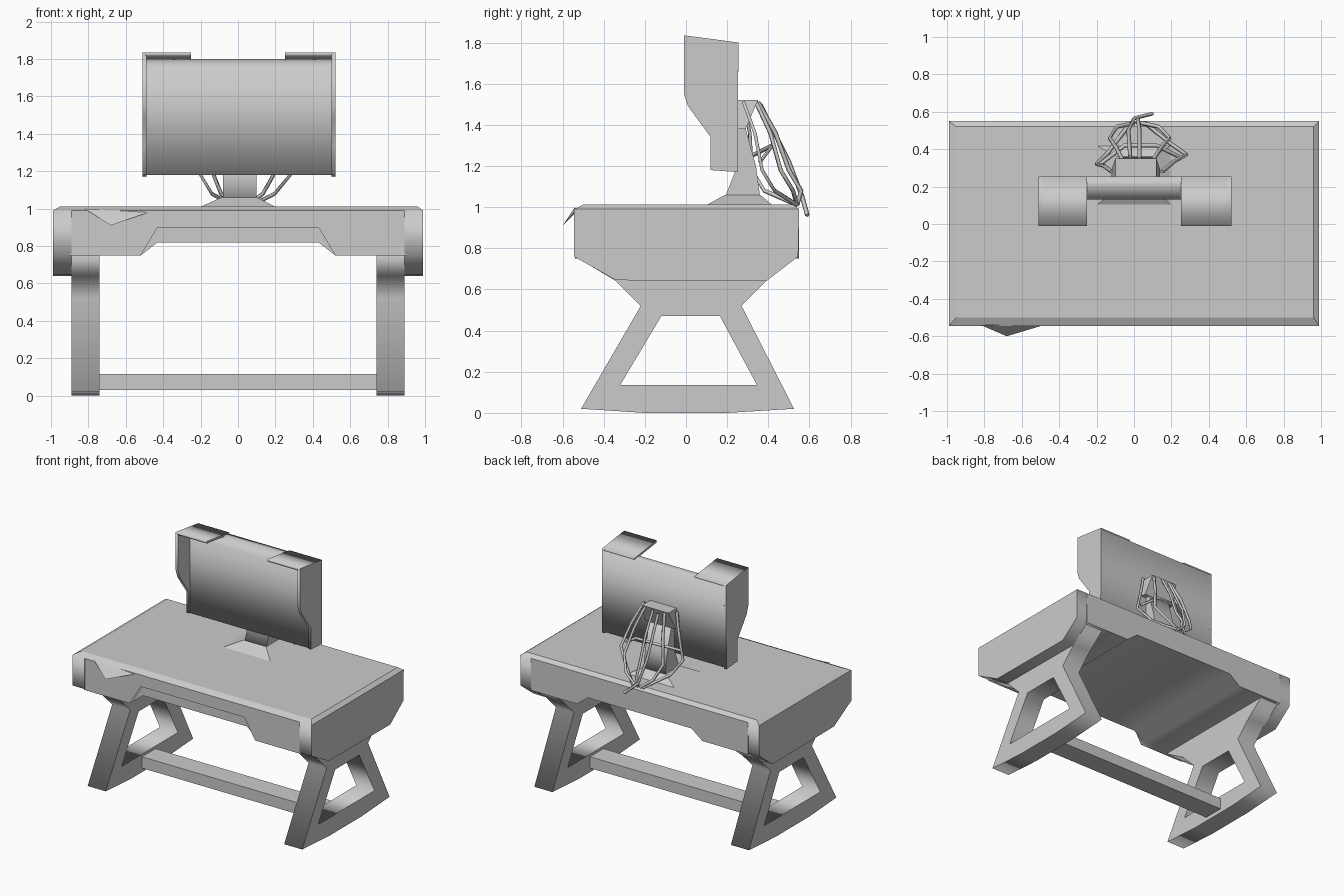
import bpy, bmesh
from math import pi

if "Cube" in bpy.data.objects:
    bpy.data.objects.remove(bpy.data.objects["Cube"])


def finish(curve_obj, name):
    """Turn a helper curve into a real mesh object."""
    mesh = bpy.data.meshes.new_from_object(curve_obj.evaluated_get(bpy.context.evaluated_depsgraph_get()))
    obj = bpy.data.objects.new(name, mesh)
    mesh.transform(curve_obj.matrix_world)
    bpy.context.collection.objects.link(obj)
    bpy.data.objects.remove(curve_obj)
    return obj


def prism(name, loops, axis, lo, hi):
    """Extrude closed outlines (later loops are holes) along x (yz outline) or y (xz outline)."""
    cu = bpy.data.curves.new(name + "_outline", 'CURVE')
    cu.dimensions, cu.fill_mode, cu.extrude = '2D', 'BOTH', (hi - lo) / 2
    for pts in loops:
        sp = cu.splines.new('POLY')
        sp.points.add(len(pts) - 1)
        for p, (u, v) in zip(sp.points, pts):
            p.co = (u, v, 0, 1)
        sp.use_cyclic_u = True
    ob = bpy.data.objects.new(name + "_outline", cu)
    mid = (lo + hi) / 2
    ob.location = (mid, 0, 0) if axis == 'x' else (0, mid, 0)
    ob.rotation_euler = (pi / 2, 0, pi / 2 if axis == 'x' else 0)
    bpy.context.collection.objects.link(ob)
    bpy.context.view_layer.update()
    return finish(ob, name)


def frustum(name, low, high, z0, z1):
    """Tapered block between two rectangles given as (x0, x1, y0, y1)."""
    bm = bmesh.new()
    rings = [[bm.verts.new((r[i], r[j], z)) for i, j in ((0, 2), (1, 2), (1, 3), (0, 3))]
             for r, z in ((low, z0), (high, z1))]
    bm.faces.new(rings[0][::-1])
    bm.faces.new(rings[1])
    for i in range(4):
        k = (i + 1) % 4
        bm.faces.new((rings[0][i], rings[0][k], rings[1][k], rings[1][i]))
    mesh = bpy.data.meshes.new(name)
    bm.to_mesh(mesh)
    bm.free()
    obj = bpy.data.objects.new(name, mesh)
    bpy.context.collection.objects.link(obj)
    return obj


def cable(name, pts, radius=0.011):
    cu = bpy.data.curves.new(name + "_path", 'CURVE')
    cu.dimensions, cu.bevel_depth, cu.bevel_resolution = '3D', radius, 0
    cu.use_fill_caps = True
    sp = cu.splines.new('POLY')
    sp.points.add(len(pts) - 1)
    for p, co in zip(sp.points, pts):
        p.co = (*co, 1)
    ob = bpy.data.objects.new(name + "_path", cu)
    bpy.context.collection.objects.link(ob)
    bpy.context.view_layer.update()
    return finish(ob, name)


def desk_outline(notch_z):
    return [(-0.9, 0.99), (-0.9, 0.75), (-0.52, 0.75), (-0.43, notch_z),
            (0.43, notch_z), (0.52, 0.75), (0.9, 0.75), (0.9, 0.99)]


# Desk body with raised centre, shallow front recess and slightly crowned top
prism("desk_body", [desk_outline(0.82)], 'y', -0.51, 0.55)
prism("desk_front_lip", [desk_outline(0.90)], 'y', -0.54, -0.51)
frustum("desk_top", (-0.99, 0.99, -0.545, 0.55), (-0.95, 0.96, -0.50, 0.52), 0.99, 1.012)

# Deep end panels and A-frame legs on both sides
end_profile = [(-0.545, 0.99), (-0.545, 0.76), (-0.34, 0.645), (0.39, 0.64), (0.545, 0.76), (0.55, 0.99)]
leg_outer = [(-0.51, 0.02), (-0.2, 0.0), (0.2, 0.0), (0.525, 0.02), (0.27, 0.52), (0.39, 0.64), (0.54, 0.76),
             (-0.54, 0.76), (-0.34, 0.64), (-0.22, 0.52)]
leg_hole = [(-0.32, 0.135), (-0.12, 0.47), (0.165, 0.47), (0.345, 0.135)]
for side, s in (("left", -1), ("right", 1)):
    prism(side + "_end_panel", [end_profile], 'x', *sorted((s * 0.89, s * 0.99)))
    prism(side + "_leg_frame", [leg_outer, leg_hole], 'x', *sorted((s * 0.74, s * 0.89)))

# Stretcher between the legs
frustum("stretcher", (-0.75, 0.75, -0.08, 0.08), (-0.75, 0.75, -0.08, 0.08), 0.03, 0.115)

# Bent flap on the front edge
mesh = bpy.data.meshes.new("front_flap")
mesh.from_pydata([(-0.82, -0.54, 1.0), (-0.68, -0.6, 0.91), (-0.48, -0.54, 0.98), (-0.65, -0.53, 0.98)], [],
                 [(0, 1, 2), (0, 3, 1), (1, 3, 2), (0, 2, 3)])
bpy.context.collection.objects.link(bpy.data.objects.new("front_flap", mesh))

# Monitor: recessed screen body, side hoods and two top tabs
prism("monitor_body", [[(0.13, 1.18), (0.25, 1.18), (0.255, 1.79), (0.2, 1.80), (0.13, 1.755)]], 'x', -0.495, 0.505)
hood = [(-0.01, 1.835), (-0.01, 1.55), (0.01, 1.49), (0.12, 1.34), (0.12, 1.18), (0.25, 1.17), (0.255, 1.80)]
tab = [(-0.01, 1.835), (-0.01, 1.818), (0.25, 1.785), (0.255, 1.80)]
for side, s in (("left", -1), ("right", 1)):
    prism(side + "_hood", [hood], 'x', *sorted((s * 0.495 + 0.005, s * 0.515 + 0.005)))
    prism(side + "_tab", [tab], 'x', *sorted((s * 0.25, s * 0.5 + 0.005)))

# Stand
frustum("stand_base", (-0.2, 0.2, 0.1, 0.42), (-0.09, 0.1, 0.19, 0.36), 1.01, 1.06)
prism("stand_neck", [[(0.19, 1.05), (0.25, 1.2), (0.25, 1.38), (0.29, 1.38), (0.34, 1.2), (0.36, 1.05)]],
      'x', -0.08, 0.1)
frustum("stand_mount", (-0.12, 0.14, 0.25, 0.29), (-0.1, 0.12, 0.25, 0.35), 1.38, 1.52)

# Loose cables bowing out behind the monitor and gathering at the back edge
starts = [(-0.12, 0.28), (-0.06, 0.34), (0.03, 0.35), (0.1, 0.34), (0.15, 0.28)]
bows = [(-0.2, 0.32), (-0.13, 0.46), (0.03, 0.5), (0.19, 0.46), (0.28, 0.37)]
for i, ((sx, sy), (bx, by)) in enumerate(zip(starts, bows)):
    cable(f"cable_{i + 1}", [(sx, sy, 1.51), ((sx + bx) / 2, (sy + by) / 2 + 0.01, 1.36), (bx, by, 1.18),
                             (bx * 0.7, by + 0.06, 1.08), (0.02 * (i - 1), 0.54, 1.01)])
cable("cable_tail", [(-0.02, 0.36, 1.5), (-0.03, 0.5, 1.22), (0.0, 0.565, 1.05), (0.1, 0.59, 0.96)])
cable("cable_cross_top", [(-0.18, 0.32, 1.25), (-0.05, 0.42, 1.3), (0.12, 0.42, 1.3), (0.24, 0.36, 1.22)])
